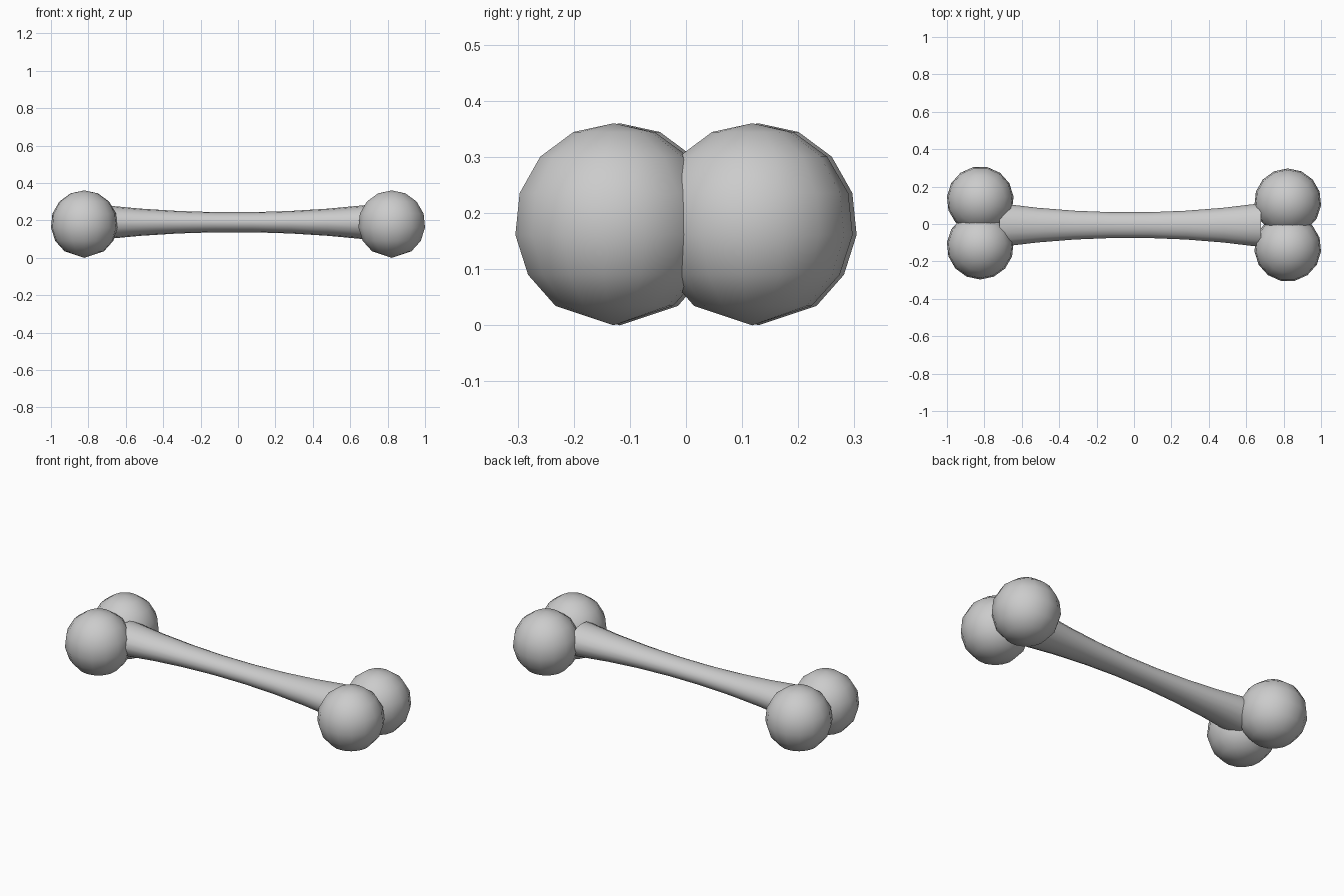
import bpy, bmesh
from math import sin, cos, pi, radians

cube = bpy.data.objects.get("Cube")
if cube:
    bpy.data.objects.remove(cube, do_unlink=True)

bone = bpy.data.materials.new("bone_grey")
bone.use_nodes = True
colour = (0.6, 0.6, 0.6, 1)
bone.diffuse_color = colour
bone.node_tree.nodes["Principled BSDF"].inputs["Base Color"].default_value = colour


def ring(bm, n, point):
    return [bm.verts.new(point(2 * pi * i / n)) for i in range(n)]


def bridge(bm, a, b):
    n = len(a)
    for i in range(n):
        bm.faces.new((a[i], a[(i + 1) % n], b[(i + 1) % n], b[i]))


def finish(name, bm, location):
    bmesh.ops.recalc_face_normals(bm, faces=bm.faces)
    mesh = bpy.data.meshes.new(name)
    bm.to_mesh(mesh)
    bm.free()
    for p in mesh.polygons:
        p.use_smooth = len(p.vertices) < 5
    mesh.materials.append(bone)
    ob = bpy.data.objects.new(name, mesh)
    ob.location = location
    bpy.context.collection.objects.link(ob)


# Knob: 15-sided ball with rings every 24 degrees from the top pole
def knob(name, x, y, facing, r=0.18, n=15):
    bm = bmesh.new()
    rings = []
    for k in range(1, 7):
        t = radians(24 * k)
        rings.append(ring(bm, n, lambda a: (
            r * sin(t) * sin(a), facing * r * sin(t) * cos(a), r * cos(t))))
    for a, b in zip(rings, rings[1:]):
        bridge(bm, a, b)
    for z, loop in ((r, rings[0]), (-r, rings[-1])):
        pole = bm.verts.new((0, 0, z))
        for i in range(n):
            bm.faces.new((pole, loop[i], loop[(i + 1) % n]))
    finish(name, bm, (x, y, r))


for side, sx in (("left", 1), ("right", -1)):
    knob(side + "_front_knob", sx * 0.822, -0.1235 - sx * 0.0055, sx)
    knob(side + "_back_knob", sx * 0.822, 0.1235 - sx * 0.0055, sx)

# Shaft: oval section, narrow in the middle and flared to both ends
bm = bmesh.new()
loops = []
for k in range(8):
    x = -0.7 + 0.2 * k
    w = 0.068 + 0.1 * x * x
    loops.append(ring(bm, 16, lambda a: (x, w * cos(a), 0.78 * w * sin(a))))
for a, b in zip(loops, loops[1:]):
    bridge(bm, a, b)
bm.faces.new(loops[0])
bm.faces.new(loops[-1])
finish("shaft", bm, (-0.02, -0.006, 0.19))
